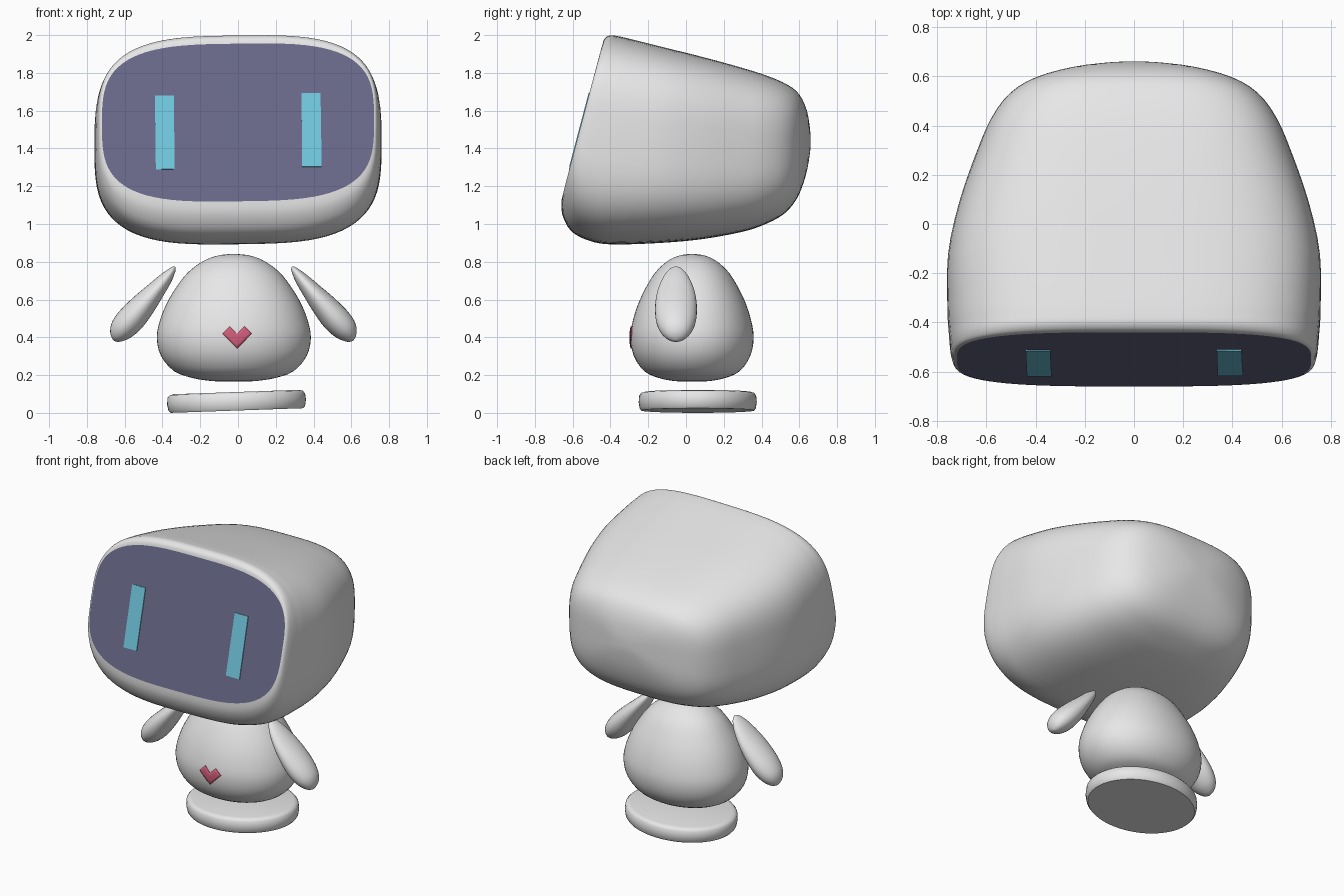
import bpy, bmesh, math
from mathutils import Vector as V

if "Cube" in bpy.data.objects:
    bpy.data.objects.remove(bpy.data.objects["Cube"])


def material(name, rgb):
    m = bpy.data.materials.new(name)
    m.diffuse_color = (*rgb, 1)
    m.use_nodes = True
    m.node_tree.nodes["Principled BSDF"].inputs["Base Color"].default_value = m.diffuse_color
    return m


WHITE = material("shell white", (0.8, 0.8, 0.8))
SCREEN = material("screen slate", (0.14, 0.14, 0.25))
CYAN = material("eye cyan", (0.16, 0.56, 0.70))
PINK = material("heart pink", (0.65, 0.11, 0.20))


def finish(name, bm, mats, smooth=True):
    bmesh.ops.recalc_face_normals(bm, faces=bm.faces)
    me = bpy.data.meshes.new(name)
    bm.to_mesh(me)
    bm.free()
    ob = bpy.data.objects.new(name, me)
    bpy.context.collection.objects.link(ob)
    for m in mats:
        me.materials.append(m)
    if smooth:
        bpy.ops.object.select_all(action='DESELECT')
        ob.select_set(True)
        bpy.context.view_layer.objects.active = ob
        bpy.ops.object.shade_smooth_by_angle(angle=math.radians(40))
    return ob


def spline(rows, steps):
    """Smooth curve through the rows (Catmull-Rom)."""
    out = []
    for i in range(len(rows) - 1):
        p = [rows[max(0, min(len(rows) - 1, i + k))] for k in (-1, 0, 1, 2)]
        for s in range(steps):
            t = s / steps
            out.append([0.5 * (2 * b + (c - a) * t + (2 * a - 5 * b + 4 * c - d) * t * t
                               + (3 * b - a - 3 * c + d) * t ** 3)
                        for a, b, c, d in zip(*p)])
    return out + [list(rows[-1])]


def loft(name, rows, ring, steps=3, n=2.0, seg=64, mats=(WHITE,), panel=False):
    """Skin super-ellipse rings; ring(row) gives centre and two half axes."""
    bm = bmesh.new()
    loops = []
    for row in spline(rows, steps):
        c, a, b = ring(row)
        loop = []
        for k in range(seg):
            t = 2 * math.pi * k / seg
            u, v = math.cos(t), math.sin(t)
            u = math.copysign(abs(u) ** (2 / n), u)
            v = math.copysign(abs(v) ** (2 / n), v)
            loop.append(bm.verts.new(c + a * u + b * v))
        loops.append(loop)
    for p, q in zip(loops, loops[1:]):
        for k in range(seg):
            j = (k + 1) % seg
            bm.faces.new((p[k], p[j], q[j], q[k]))
    if panel:
        f = bm.faces.new(loops[0])
        f.material_index = 1
        for e in f.edges:
            e.smooth = False
    bmesh.ops.remove_doubles(bm, verts=bm.verts, dist=1e-4)
    return finish(name, bm, mats)


# Head: tilted rounded sections from the screen rim to the back
# (top y, top z, bottom y, bottom z, half width)
ROLL = 0.013
head_rows = [
    (-.44, 1.955, -.66, 1.12, .72), (-.43, 1.982, -.655, 1.05, .735),
    (-.40, 1.998, -.61, .965, .746), (-.36, 1.993, -.52, .915, .753),
    (-.30, 1.98, -.40, .893, .758), (-.1, 1.93, -.15, .90, .756),
    (.1, 1.88, .08, .92, .71), (.3, 1.825, .3, .96, .637),
    (.44, 1.78, .42, 1.0, .58), (.54, 1.735, .52, 1.055, .505),
    (.60, 1.685, .59, 1.14, .40), (.64, 1.60, .635, 1.26, .25),
    (.657, 1.5, .657, 1.38, .10), (.66, 1.44, .66, 1.44, 0)]


def head_ring(r):
    top, bot = V((0, r[0], r[1])), V((0, r[2], r[3]))
    return (top + bot) / 2, V((r[4], 0, ROLL * r[4])), (top - bot) / 2


loft("head", head_rows, head_ring, n=3.3, seg=80, mats=(WHITE, SCREEN), panel=True)


# Eyes: thin plates lying on the screen
def eye(name, corners):
    bm = bmesh.new()
    normal = V((0, -.835, .22)).normalized()
    pts = [V((x, -.44 - (1.955 - (z - ROLL * x)) * .22 / .835, z)) for x, z in corners]
    back = [bm.verts.new(p - normal * .002) for p in pts]
    front = [bm.verts.new(p + normal * .005) for p in pts]
    bm.faces.new(back)
    bm.faces.new(front)
    for k in range(4):
        j = (k + 1) % 4
        bm.faces.new((back[k], back[j], front[j], front[k]))
    finish(name, bm, [CYAN], smooth=False)


eye("left_eye", [(-.435, 1.288), (-.335, 1.29), (-.34, 1.68), (-.44, 1.68)])
eye("right_eye", [(.34, 1.302), (.443, 1.302), (.437, 1.692), (.336, 1.692)])

# Body: egg shape, narrower front to back (height, half width)
body_rows = [(.165, 0), (.166, .06), (.170, .13), (.185, .22), (.22, .315), (.30, .385),
             (.40, .408), (.50, .388), (.60, .345), (.70, .28), (.76, .225),
             (.81, .15), (.835, .075), (.842, 0)]
body = loft("body", body_rows,
            lambda r: (V((-.022, .032, r[0])), V((r[1], 0, 0)), V((0, r[1] * .8, 0))), n=2.1)

# Base: slightly tilted disc (height, radius)
base_rows = [(0, 0), (0, .352), (.012, .362), (.045, .368), (.08, .364),
             (.093, .352), (.098, .33), (.098, 0)]
base = loft("base", base_rows,
            lambda r: (V((0, 0, r[0] - .05)), V((r[1], 0, 0)), V((0, r[1] * .85, 0))), steps=1)
base.location = (-.008, .062, .0625)
base.rotation_euler = (0, math.radians(-2), 0)

# Arms: mirrored drops (centre x, centre z, thickness radius, depth radius)
arm_rows = [(.285, .774, 0, 0), (.290, .767, .011, .022), (.303, .75, .02, .044),
            (.335, .71, .035, .072), (.39, .645, .05, .098), (.45, .575, .065, .11),
            (.515, .50, .074, .108), (.565, .445, .066, .09), (.594, .41, .045, .062),
            (.606, .39, .022, .032), (.610, .382, 0, 0)]
for side, s in (("left", -1), ("right", 1)):
    def arm_ring(r):
        x = -.024 + s * (r[0] + .024)
        return V((x, -.053, r[1])), V((s * .77, 0, .64)) * r[2], V((0, r[3], 0))
    loft(side + "_arm", arm_rows, arm_ring, seg=32)

# Heart: three tilted squares wrapped onto the chest
bm = bmesh.new()
N, cell = 4, .0385
for ci, cj in ((0, 0), (1, 0), (0, 1)):
    for i in range(N):
        for j in range(N):
            quad = []
            for di, dj in ((0, 0), (1, 0), (1, 1), (0, 1)):
                u, v = ci + (i + di) / N, cj + (j + dj) / N
                quad.append(bm.verts.new((-.005 + (u - v) * cell, -.5, .342 + (u + v) * cell)))
            bm.faces.new(quad)
bmesh.ops.remove_doubles(bm, verts=bm.verts, dist=1e-4)
heart = finish("heart", bm, [PINK])
wrap = heart.modifiers.new("wrap", 'SHRINKWRAP')
wrap.target = body
wrap.wrap_method = 'PROJECT'
wrap.wrap_mode = 'ABOVE_SURFACE'
wrap.use_project_y = True
wrap.offset = .003
thick = heart.modifiers.new("thickness", 'SOLIDIFY')
thick.thickness = .006
thick.offset = 0
